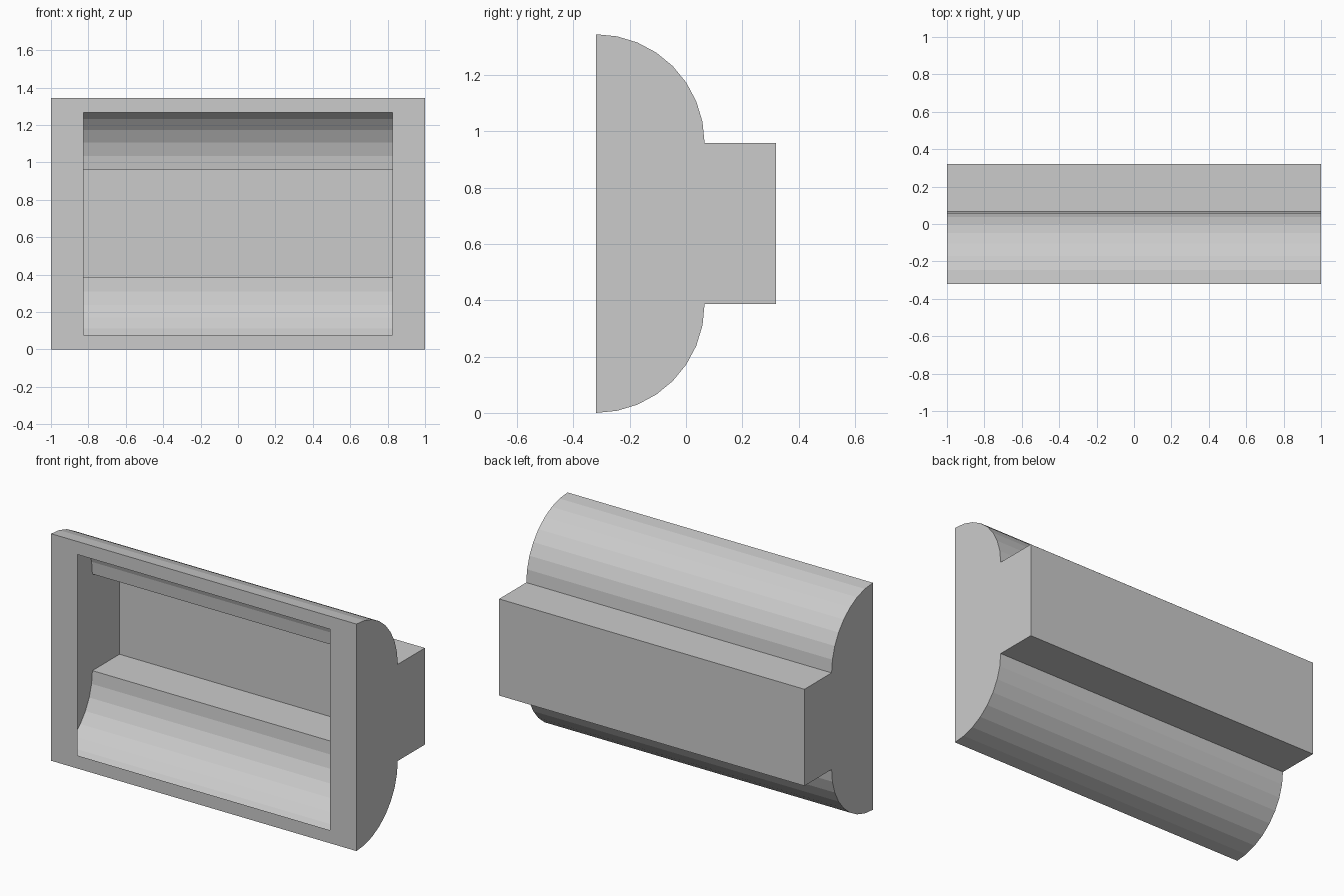
import bpy, bmesh
from math import sin, cos, pi

if "Cube" in bpy.data.objects:
    bpy.data.objects.remove(bpy.data.objects["Cube"])

HALF_W, FRONT, BACK = 1.0, -0.32, 0.32
HEIGHT, RADIUS, STEPS = 1.344, 0.386, 8
OPEN_X, OPEN_Z = 0.826, 0.077     # opening half width, frame border height

# side profile (y, z): upper rounded shoulder, rear box, mirrored lower shoulder
upper = [(FRONT + RADIUS * sin(i * pi / 2 / STEPS),
          HEIGHT - RADIUS + RADIUS * cos(i * pi / 2 / STEPS)) for i in range(STEPS + 1)]
upper.append((BACK, HEIGHT - RADIUS))
profile = upper + [(y, HEIGHT - z) for y, z in reversed(upper)]

bm = bmesh.new()

# thin-walled shell: end caps and the swept skin, open at the front
left = [bm.verts.new((-HALF_W, y, z)) for y, z in profile]
right = [bm.verts.new((HALF_W, y, z)) for y, z in profile]
bm.faces.new(left)
bm.faces.new(right[::-1])
for i in range(len(profile) - 1):
    bm.faces.new((left[i], left[i + 1], right[i + 1], right[i]))

# front frame around the rectangular opening
outer = [left[-1], right[-1], right[0], left[0]]
inner = [bm.verts.new((x, FRONT, z)) for x, z in (
    (-OPEN_X, OPEN_Z), (OPEN_X, OPEN_Z),
    (OPEN_X, HEIGHT - OPEN_Z), (-OPEN_X, HEIGHT - OPEN_Z))]
for i in range(4):
    j = (i + 1) % 4
    bm.faces.new((outer[i], outer[j], inner[j], inner[i]))

bmesh.ops.recalc_face_normals(bm, faces=bm.faces)
mesh = bpy.data.meshes.new("hollow_housing")
bm.to_mesh(mesh)
bm.free()
bpy.context.collection.objects.link(bpy.data.objects.new("hollow_housing", mesh))
